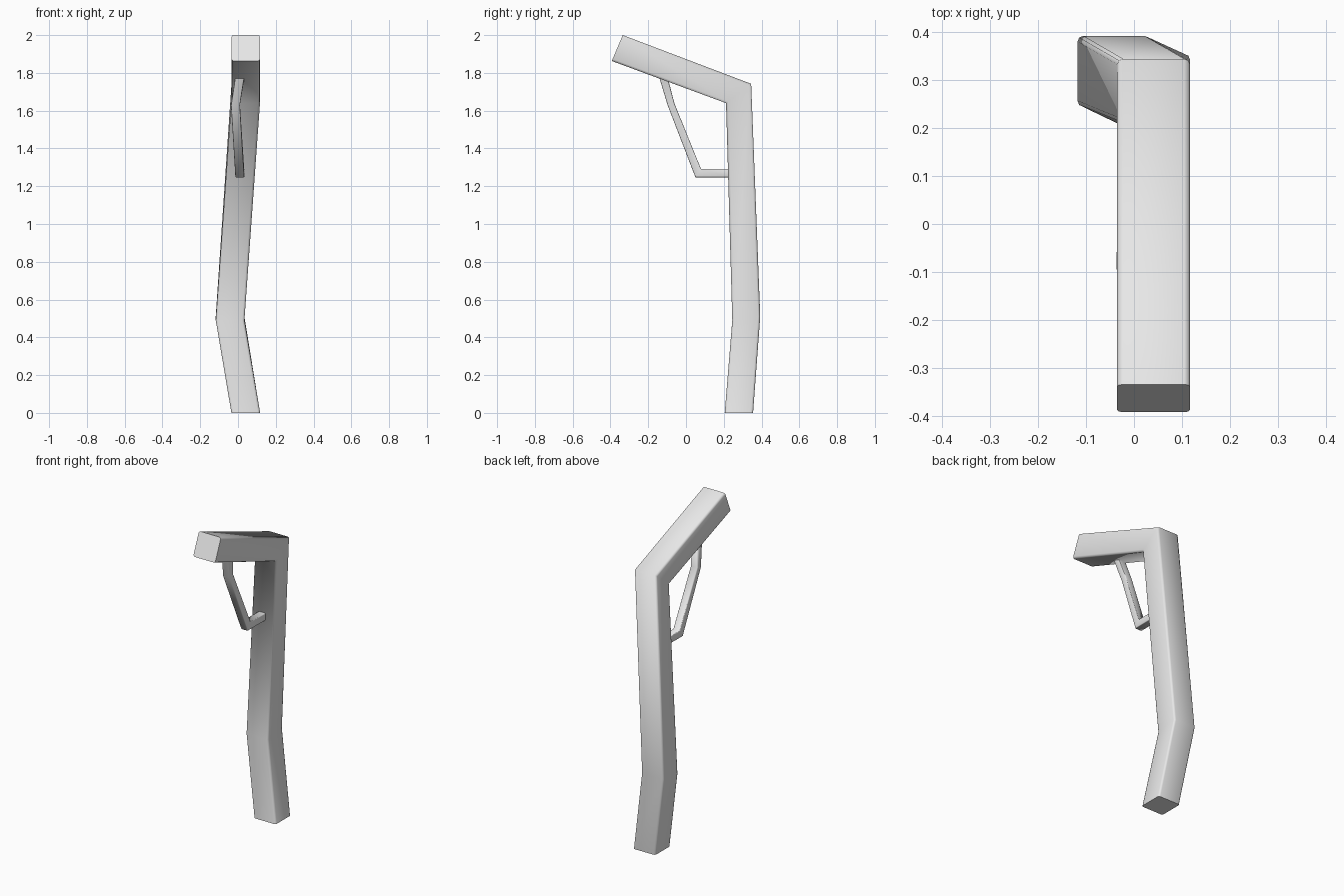
import bpy, bmesh, math

cube = bpy.data.objects.get("Cube")
if cube:
    bpy.data.objects.remove(cube, do_unlink=True)

grey = bpy.data.materials.new("light_grey")
grey.use_nodes = True
grey.diffuse_color = (0.8, 0.8, 0.8, 1)
grey.node_tree.nodes["Principled BSDF"].inputs["Base Color"].default_value = (0.8, 0.8, 0.8, 1)


def bent_bar(name, sections, width, bevel):
    """Square bar; each section is (left x, front point, back point), points in y and z."""
    bm = bmesh.new()
    rings = []
    for x, front, back in sections:
        corners = [(x, *front), (x + width, *front), (x + width, *back), (x, *back)]
        rings.append([bm.verts.new(c) for c in corners])
    long_edges = []
    for a, b in zip(rings, rings[1:]):
        for i in range(4):
            j = (i + 1) % 4
            bm.faces.new((a[i], a[j], b[j], b[i]))
        long_edges += [bm.edges.get((a[i], b[i])) for i in range(4)]
    bm.faces.new(rings[0][::-1])
    bm.faces.new(rings[-1])
    # Soften only the edges that run along the bar
    bmesh.ops.bevel(bm, geom=long_edges, offset=bevel, segments=2,
                    profile=0.5, affect='EDGES')
    bmesh.ops.recalc_face_normals(bm, faces=bm.faces)
    mesh = bpy.data.meshes.new(name)
    bm.to_mesh(mesh)
    bm.free()
    mesh.materials.append(grey)
    obj = bpy.data.objects.new(name, mesh)
    bpy.context.collection.objects.link(obj)
    bpy.ops.object.select_all(action='DESELECT')
    obj.select_set(True)
    bpy.context.view_layer.objects.active = obj
    bpy.ops.object.shade_smooth_by_angle(angle=math.radians(75))
    return obj


# Main post with a knee, an elbow and a raised arm
bent_bar("post_and_arm", [
    (-0.035, (0.205, 0.0), (0.355, 0.0)),
    (-0.118, (0.245, 0.49), (0.393, 0.51)),
    (-0.035, (0.212, 1.64), (0.345, 1.742)),
    (-0.035, (-0.393, 1.863), (-0.335, 2.0)),
], 0.152, 0.012)

# Thin crooked brace between the post and the arm
bent_bar("brace", [
    (-0.012, (0.235, 1.247), (0.235, 1.292)),
    (-0.014, (0.05, 1.247), (0.079, 1.292)),
    (-0.037, (-0.097, 1.628), (-0.061, 1.638)),
    (-0.014, (-0.142, 1.778), (-0.094, 1.765)),
], 0.047, 0.004)
